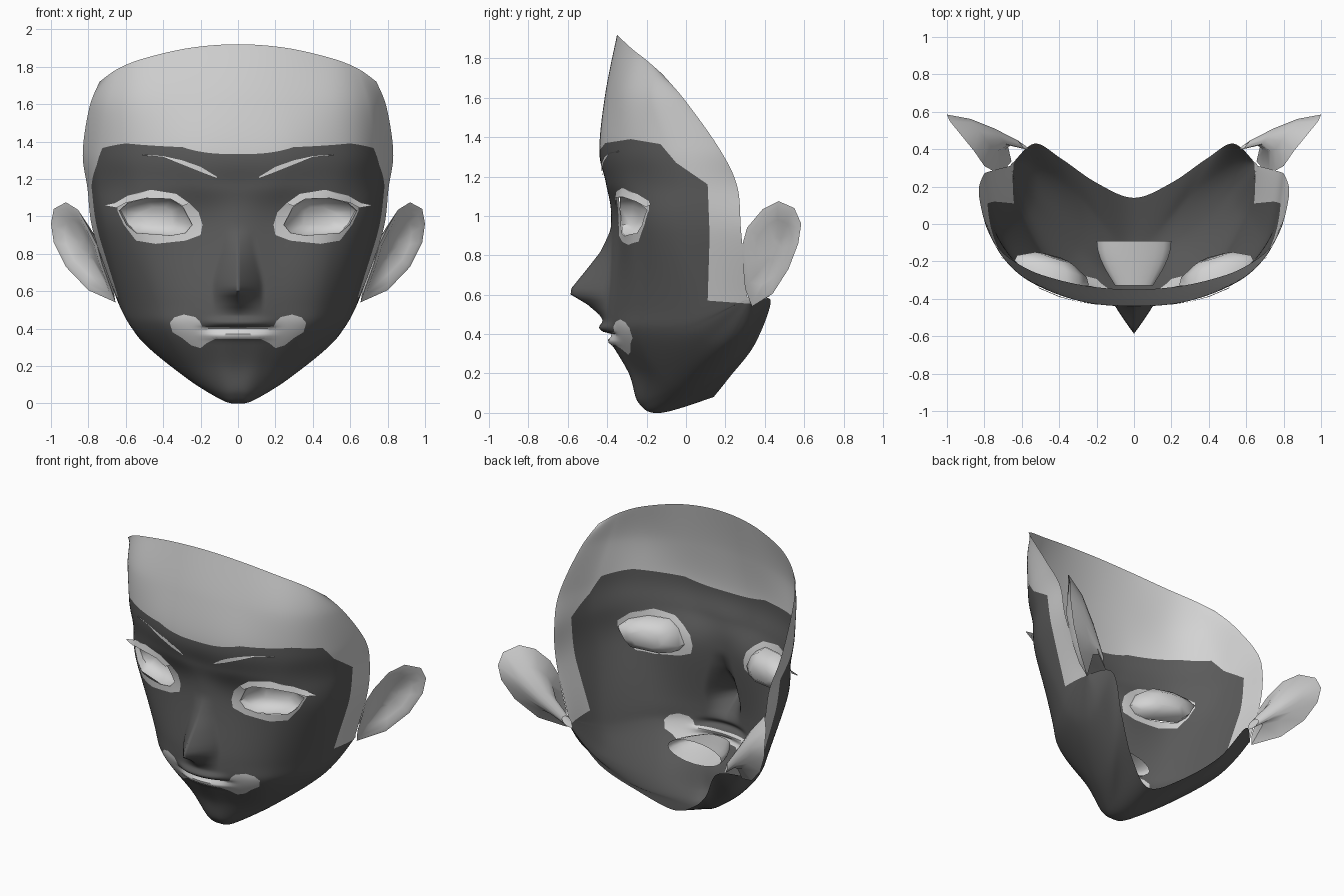
import bpy, bmesh, math
from mathutils import Vector as V
from mathutils.bvhtree import BVHTree

if "Cube" in bpy.data.objects:
    bpy.data.objects.remove(bpy.data.objects["Cube"])


def material(name, value):
    m = bpy.data.materials.new(name)
    m.diffuse_color = (value, value, value, 1)
    m.use_nodes = True
    m.node_tree.nodes["Principled BSDF"].inputs["Base Color"].default_value = m.diffuse_color
    return m


LIGHT = material("light grey", 0.65)
DARK = material("dark grey", 0.105)


def finish(name, bm, mats, angle=50):
    """Turn a right-half bmesh into a mirrored, smooth object."""
    me = bpy.data.meshes.new(name)
    bm.to_mesh(me)
    bm.free()
    ob = bpy.data.objects.new(name, me)
    bpy.context.collection.objects.link(ob)
    for m in mats:
        me.materials.append(m)
    bpy.ops.object.select_all(action='DESELECT')
    ob.select_set(True)
    bpy.context.view_layer.objects.active = ob
    bpy.ops.object.shade_smooth_by_angle(angle=math.radians(angle))
    mod = ob.modifiers.new("mirror", 'MIRROR')
    mod.merge_threshold = 0.0005
    return ob


def spline(p, t, start=None):
    """Catmull-Rom through points p, t counted in segments."""
    i = min(int(t), len(p) - 2)
    f = t - i
    b, c = p[i], p[i + 1]
    a = p[i - 1] if i else (start or b)
    d = p[i + 2] if i + 2 < len(p) else c
    return 0.5 * (2 * b + (c - a) * f + (2 * a - 5 * b + 4 * c - d) * f * f
                  + (3 * b - a - 3 * c + d) * f ** 3)


def lerp_table(tab, z):
    for (a, p), (b, q) in zip(tab, tab[1:]):
        if a <= z <= b:
            return p + (q - p) * (z - a) / (b - a)
    return 0


def inside(p, poly):
    r = False
    for a, b in zip(poly, poly[1:] + poly[:1]):
        if (a[1] > p[1]) != (b[1] > p[1]) and \
                p[0] < (b[0] - a[0]) * (p[1] - a[1]) / (b[1] - a[1]) + a[0]:
            r = not r
    return r


def cut(bm, line, axis):
    """Cut the faces along a polyline drawn in the (axis, z) plane."""
    for a, b in zip(line, line[1:]):
        lo = [min(a[k], b[k]) - .002 for k in (0, 1)]
        hi = [max(a[k], b[k]) + .002 for k in (0, 1)]
        geom = set()
        for f in bm.faces:
            us = [v.co[axis] for v in f.verts]
            zs = [v.co.z for v in f.verts]
            if max(us) < lo[0] or min(us) > hi[0] or max(zs) < lo[1] or min(zs) > hi[1]:
                continue
            if axis == 0 and f.verts[0].co.y > -.05:
                continue
            geom.add(f)
            geom.update(f.edges)
            geom.update(f.verts)
        no, co = V((0, 0, a[0] - b[0])), V((0, 0, a[1]))
        no[axis], co[axis] = b[1] - a[1], a[0]
        bmesh.ops.bisect_plane(bm, geom=list(geom), dist=1e-5, plane_co=co, plane_no=no.normalized())


# guide curves from forehead rim, over the chin, to the throat rim
centre = [(0, -.35, 1.92), (0, -.41, 1.62), (0, -.44, 1.33), (0, -.405, 1.16), (0, -.38, .97),
          (0, -.42, .55), (0, -.40, .40), (0, -.29, .20), (0, -.24, .05), (0, -.13, 0), (0, .14, .08)]
inner = [(.26, -.33, 1.9), (.28, -.385, 1.61), (.3, -.41, 1.34), (.25, -.39, 1.17), (.22, -.335, .96),
         (.2, -.37, .55), (.18, -.36, .4), (.13, -.27, .21), (.1, -.2, .055), (.1, -.08, .03), (.2, .22, .18)]
cheek = [(.5, -.27, 1.845), (.54, -.31, 1.6), (.58, -.29, 1.34), (.55, -.28, 1.17), (.52, -.27, .95),
         (.45, -.24, .55), (.4, -.24, .4), (.32, -.14, .225), (.28, -.03, .14), (.29, .13, .17), (.39, .35, .35)]
side = [(.64, -.2, 1.79), (.7, -.18, 1.59), (.74, -.1, 1.34), (.74, -.05, 1.16), (.7, -.08, .93),
        (.615, .02, .55), (.575, .04, .43), (.535, .1, .36), (.52, .2, .345), (.525, .31, .41), (.53, .43, .57)]
rim = [(.74, -.12, 1.72), (.795, 0, 1.58), (.83, .17, 1.34), (.805, .26, 1.15), (.775, .28, .92),
       (.665, .31, .6), (.66, .315, .59), (.657, .32, .58), (.653, .324, .57), (.65, .328, .565), (.645, .33, .555)]
guides = [[V(p) for p in g] for g in (centre, inner, cheek, side, rim)]

# outlines: front ones are (x, z), the hairline is (y, z)
eye_ring = [(.19, .955), (.2, .9), (.28, .87), (.44, .853), (.545, .87), (.61, .955), (.645, 1.03),
            (.645, 1.065), (.59, 1.11), (.465, 1.142), (.33, 1.12), (.26, 1.07), (.21, 1.02)]
eye_hole = [(.245, .955), (.28, .912), (.36, .898), (.545, .912), (.595, .955), (.635, 1.03),
            (.59, 1.07), (.49, 1.095), (.36, 1.093), (.295, 1.05)]
mouth = [(-.05, .405), (.19, .41), (.205, .44), (.23, .462), (.29, .475), (.34, .46), (.365, .43), (.35, .38),
         (.3, .35), (.25, .31), (.2, .295), (.17, .32), (.12, .345), (-.05, .345)]
hairline = [(-.46, 1.32), (-.437, 1.335), (-.41, 1.37), (-.28, 1.39), (-.13, 1.365), (-.05, 1.27),
            (.11, 1.16), (.12, .9), (.11, .57), (.34, .553)]
dark_area = hairline + [(.34, .7), (.6, .7), (.6, -1), (-1, -1), (-1, 1.32)]
nose = [(.47, 0), (.5, .02), (.55, .08), (.605, .175), (.63, .17), (.73, .1), (.82, .04), (.93, 0)]

# face shell: grid over the guides, with nose and lips raised
ROWS, COLS = 130, 64
bm = bmesh.new()
grid = []
for i in range(ROWS + 1):
    t = 10 * i / ROWS
    row = [spline(g, t) for g in guides]
    mirror_pt = V((-row[1].x, row[1].y, row[1].z))
    line = []
    for j in range(COLS + 1):
        p = spline(row, 4 * j / COLS, mirror_pt)
        if p.y < -.2:
            w = .13 if p.z < .65 else max(.08, .13 - (p.z - .65) * .25)
            p.y -= lerp_table(nose, p.z) * max(0, 1 - p.x / w)
            fall = math.exp(-(p.x / .17) ** 4)
            p.y -= .03 * fall * math.exp(-((p.z - .43) / .025) ** 2)
            p.y -= .015 * fall * math.exp(-((p.z - .36) / .015) ** 2)
            p.y += .04 * fall * math.exp(-((p.z - .395) / .009) ** 2)
        if j == 0:
            p.x = 0
        line.append(bm.verts.new(p))
    grid.append(line)
for i in range(ROWS):
    for j in range(COLS):
        bm.faces.new((grid[i][j], grid[i + 1][j], grid[i + 1][j + 1], grid[i][j + 1]))
tree = BVHTree.FromBMesh(bm)


def surf(x, z):
    hit = tree.ray_cast(V((x, -2, z)), V((0, 1, 0)))[0]
    return hit.y if hit else 0


# cut the shell along the colour borders, open the eyes and colour the areas
for outline in (eye_hole, eye_ring, mouth):
    cut(bm, outline + outline[:1], 0)
cut(bm, hairline, 1)
gone = []
for f in bm.faces:
    c = f.calc_center_median()
    front = c.y < -.05
    if front and inside((c.x, c.z), eye_hole):
        gone.append(f)
    patch = front and (inside((c.x, c.z), eye_ring) or inside((c.x, c.z), mouth))
    f.material_index = 1 if inside((c.y, c.z), dark_area) and not patch else 0
bmesh.ops.delete(bm, geom=gone, context='FACES')
finish("face_shell", bm, [LIGHT, DARK])


def loft(name, rings, closed=True, cap=False, angle=50):
    bm = bmesh.new()
    vs = [[bm.verts.new(p) for p in r] for r in rings]
    n = len(rings[0])
    for a, b in zip(vs, vs[1:]):
        for k in range(n if closed else n - 1):
            m = (k + 1) % n
            bm.faces.new((a[k], a[m], b[m], b[k]))
    if cap:
        bm.faces.new(vs[-1])
    bmesh.ops.recalc_face_normals(bm, faces=bm.faces)
    return finish(name, bm, [LIGHT], angle)


def shrink(ring, target, f):
    return [p.lerp(V(target), f) for p in ring]


# eyes: shallow hollow bowls set behind the openings
edge = [V((.43 + (x - .43) * 1.02, surf(x, z) + .003, .99 + (z - .99) * 1.02)) for x, z in eye_hole]
wall = [V((p.x, p.y + .025 + .06 * max(0, 1 - ((p.x - .43) / .2) ** 2), p.z)) for p in edge]
bowl = (.42, -.13, 1.0)
loft("eye", [edge, shrink(wall, bowl, .06), shrink(wall, bowl, .5)], cap=True)


# upper lashes and eyebrows: thin strips on the skin
def strip(name, top, bottom, lift_top, lift_bottom):
    loft(name, [[V((x, min(surf(x, z) - d, -.18), z)) for x, z in pts]
                for pts, d in ((top, lift_top), (bottom, lift_bottom))], closed=False)


strip("eyelash", [(.26, 1.07), (.33, 1.12), (.465, 1.142), (.59, 1.11), (.65, 1.075), (.71, 1.062)],
      [(.295, 1.055), (.36, 1.093), (.49, 1.097), (.6, 1.072), (.65, 1.045), (.71, 1.056)], .004, .02)
strip("eyebrow", [(.11, 1.21), (.2, 1.265), (.3, 1.30), (.4, 1.322), (.51, 1.33)],
      [(.115, 1.203), (.2, 1.235), (.3, 1.275), (.4, 1.316), (.51, 1.326)], .008, .012)

# mouth cavity: half tube widening towards the open back
cavity = []
for k in range(6):
    f = k / 5
    hx, hz = .1 + .1 * math.sin(f * math.pi / 2), .03 + .045 * f
    cavity.append([V((hx * math.sin(a), -.33 + .24 * f, .375 + hz * math.cos(a)))
                   for a in [math.pi * s / 10 for s in range(11)]])
loft("mouth_cavity", cavity, closed=False)

# ears: cupped front, thick rounded back tapering into the jaw corner
ear = [V(p) for p in [(.655, .335, .54), (.80, .44, .605), (.92, .52, .73), (.985, .57, .86),
                      (1, .585, .96), (.985, .55, 1.04), (.92, .47, 1.075), (.855, .39, 1.035),
                      (.80, .31, .94), (.755, .285, .85), (.725, .29, .74), (.685, .3, .63)]]
cup = (.81, .46, .83)
loft("ear", [shrink(ear, (.55, .42, .59), .85), shrink(ear, (.64, .48, .70), .7),
             shrink(ear, (.70, .53, .80), .42), ear,
             shrink(ear, (.85, .43, .84), .16), shrink(ear, cup, .38), shrink(ear, cup, .75)], cap=True)
